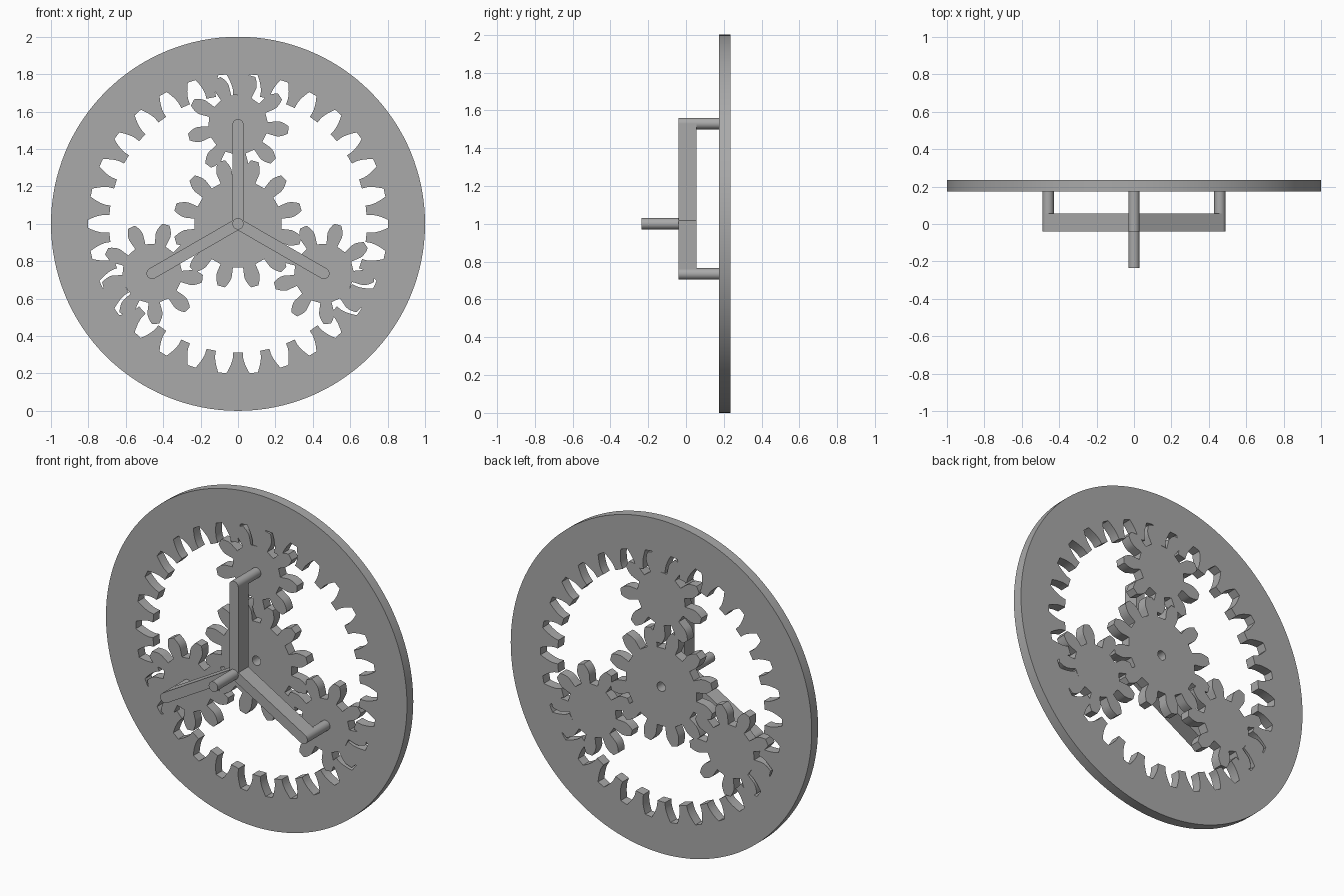
import bpy
import math
from mathutils import Matrix, Vector

cube = bpy.data.objects.get("Cube")
if cube:
    bpy.data.objects.remove(cube, do_unlink=True)

steel = bpy.data.materials.new("steel_grey")
steel.use_nodes = True
GREY = (0.4, 0.4, 0.4, 1)
steel.diffuse_color = GREY
steel.node_tree.nodes["Principled BSDF"].inputs["Base Color"].default_value = GREY

CENTRE = Vector((0, 0, 1))
ORBIT = 0.53                       # sun axis to planet axis
SUN, PLANET, RING = 12, 9, 30      # tooth counts
MODULE = 2 * ORBIT / (SUN + PLANET)
ADDENDUM, DEDENDUM = 0.044, 0.068
PRESSURE = math.radians(20)
GEAR_FRONT, GEAR_BACK = 0.175, 0.235
ARM_FRONT, ARM_BACK = -0.04, 0.055
ROD = 0.03


def involute(a):
    return math.tan(a) - a


def circle(radius, steps):
    return [(radius * math.cos(math.tau * i / steps),
             radius * math.sin(math.tau * i / steps)) for i in range(steps)]


def gear_outline(teeth, phase):
    """Involute outline with a tooth centred on the phase angle."""
    pitch = MODULE * teeth / 2
    base = pitch * math.cos(PRESSURE)
    low, high = pitch - DEDENDUM, pitch + ADDENDUM
    flank = []
    for i in range(9):
        r = low + (high - low) * i / 8
        a = math.acos(min(1, base / r))
        flank.append((r, math.pi / (2 * teeth) + involute(PRESSURE) - involute(a)))
    tooth = [(r, -h) for r, h in flank] + [(r, h) for r, h in reversed(flank)]
    return [(r * math.cos(phase + h + math.tau * k / teeth),
             r * math.sin(phase + h + math.tau * k / teeth))
            for k in range(teeth) for r, h in tooth]


def finish(obj):
    obj.data.materials.clear()
    obj.data.materials.append(steel)
    bpy.ops.object.select_all(action="DESELECT")
    obj.select_set(True)
    bpy.context.view_layer.objects.active = obj
    bpy.ops.object.shade_smooth_by_angle(angle=math.radians(30))


def plate(name, outlines, position):
    """Flat plate cut from closed outlines; inner outlines become holes."""
    curve = bpy.data.curves.new(name, "CURVE")
    curve.dimensions = "2D"
    curve.fill_mode = "BOTH"
    curve.extrude = (GEAR_BACK - GEAR_FRONT) / 2
    for outline in outlines:
        spline = curve.splines.new("POLY")
        spline.points.add(len(outline) - 1)
        for point, (x, y) in zip(spline.points, outline):
            point.co = (x, y, 0, 1)
        spline.use_cyclic_u = True
    obj = bpy.data.objects.new(name, curve)
    bpy.context.collection.objects.link(obj)
    obj.location = position + Vector((0, (GEAR_FRONT + GEAR_BACK) / 2, 0))
    obj.rotation_euler.x = math.pi / 2
    bpy.ops.object.select_all(action="DESELECT")
    obj.select_set(True)
    bpy.context.view_layer.objects.active = obj
    bpy.ops.object.convert(target="MESH")
    finish(bpy.context.object)


def rod(name, position, front, back):
    """Round rod running front to back."""
    bpy.ops.mesh.primitive_cylinder_add(
        vertices=32, radius=ROD, depth=back - front,
        location=position + Vector((0, (front + back) / 2, 0)),
        rotation=(math.pi / 2, 0, 0))
    obj = bpy.context.object
    obj.name = name
    finish(obj)


def arm(name, angle):
    """Square bar from the hub to a planet axis."""
    bpy.ops.mesh.primitive_cube_add(size=1)
    obj = bpy.context.object
    obj.name = name
    obj.data.transform(
        Matrix.Translation(CENTRE + Vector((0, (ARM_FRONT + ARM_BACK) / 2, 0)))
        @ Matrix.Rotation(-angle, 4, "Y")
        @ Matrix.Translation((ORBIT / 2, 0, 0))
        @ Matrix.Diagonal((ORBIT, ARM_BACK - ARM_FRONT, 2 * ROD, 1)))
    finish(obj)


# Toothed ring and central gear
plate("ring_gear", [circle(1, 128), gear_outline(RING, 0)], CENTRE)
plate("sun_gear", [gear_outline(SUN, math.pi / SUN), circle(0.028, 24)], CENTRE)

# Planet gears with their carrier arms and pins
for side, degrees in (("top", 90), ("right", 210), ("left", 330)):
    angle = math.radians(degrees)
    axis = CENTRE + ORBIT * Vector((math.cos(angle), 0, math.sin(angle)))
    phase = angle + math.pi + math.radians(4)
    plate(side + "_planet_gear", [gear_outline(PLANET, phase)], axis)
    arm(side + "_carrier_arm", angle)
    rod(side + "_planet_pin", axis, ARM_FRONT, GEAR_FRONT + 0.01)

# Carrier drive shaft
rod("drive_shaft", CENTRE, -GEAR_BACK, ARM_BACK)
